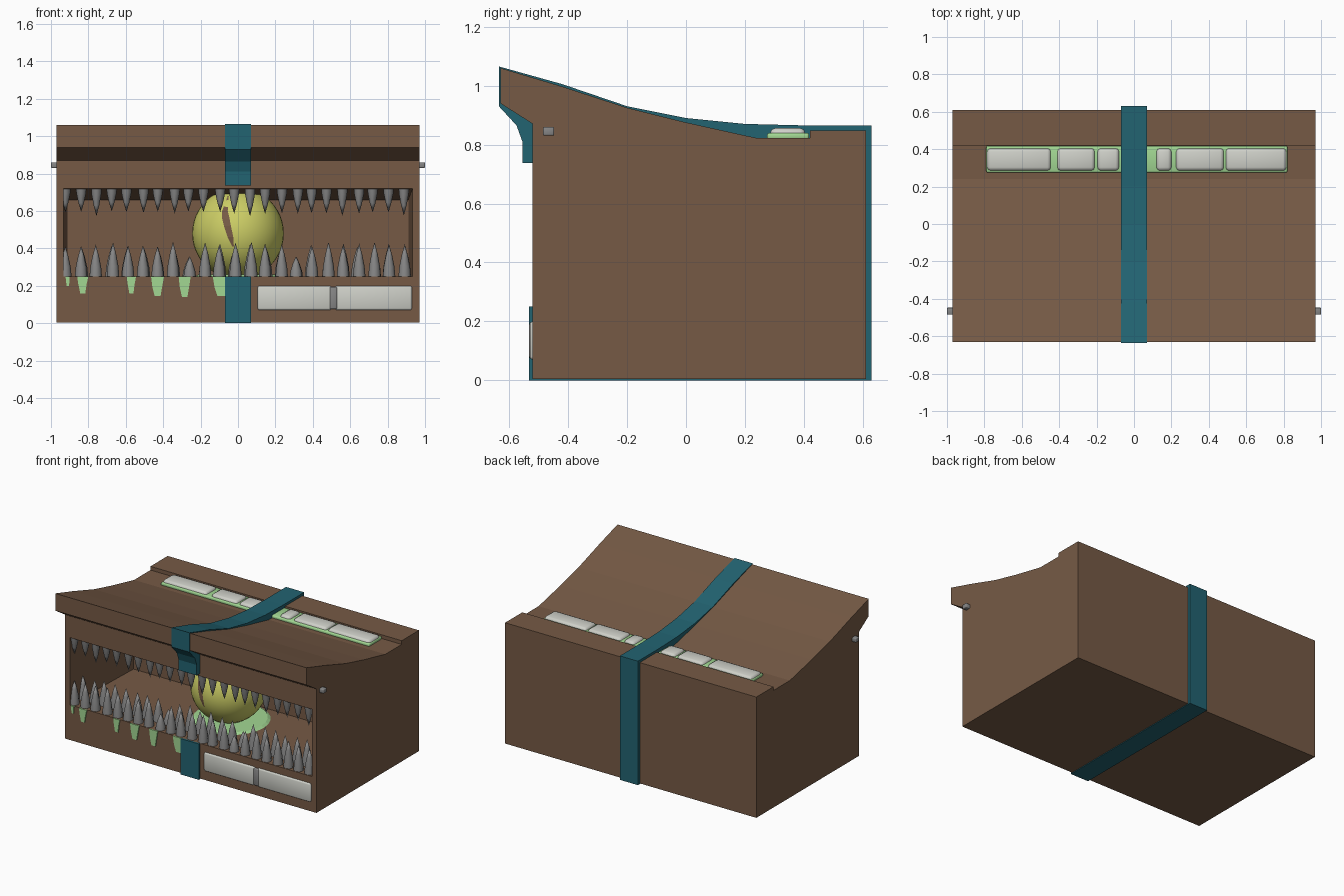
import bpy, bmesh, math, random
from mathutils import Vector

random.seed(4)
if "Cube" in bpy.data.objects:
    bpy.data.objects.remove(bpy.data.objects["Cube"], do_unlink=True)


def material(name, rgb):
    m = bpy.data.materials.new(name)
    m.use_nodes = True
    m.diffuse_color = (*rgb, 1)
    m.node_tree.nodes["Principled BSDF"].inputs["Base Color"].default_value = (*rgb, 1)
    return m


WOOD = material("brown wood", (0.18, 0.102, 0.06))
TEAL = material("teal strap", (0.016, 0.125, 0.165))
METAL = material("grey tooth", (0.24, 0.24, 0.24))
PALE = material("pale stone", (0.62, 0.63, 0.58))
SLIME = material("green slime", (0.36, 0.68, 0.29))
YELLOW = material("yellow eye", (0.6, 0.61, 0.13))


def finish(bm, name, mat, smooth=None):
    bmesh.ops.recalc_face_normals(bm, faces=bm.faces[:])
    mesh = bpy.data.meshes.new(name)
    bm.to_mesh(mesh)
    bm.free()
    mesh.materials.append(mat)
    ob = bpy.data.objects.new(name, mesh)
    bpy.context.collection.objects.link(ob)
    bpy.ops.object.select_all(action='DESELECT')
    bpy.context.view_layer.objects.active = ob
    ob.select_set(True)
    if smooth:
        bpy.ops.object.shade_smooth_by_angle(angle=math.radians(smooth))
    return ob


def prism(name, points, axis, lo, hi, mat):
    """Extrude a flat outline along x (points are y, z) or along y (points are x, z)."""
    bm = bmesh.new()
    place = (lambda a, b: (lo, a, b)) if axis == 'x' else (lambda a, b: (a, lo, b))
    face = bm.faces.new([bm.verts.new(place(*p)) for p in points])
    moved = bmesh.ops.extrude_face_region(bm, geom=[face])["geom"]
    step = (hi - lo, 0, 0) if axis == 'x' else (0, hi - lo, 0)
    bmesh.ops.translate(bm, vec=step, verts=[v for v in moved if isinstance(v, bmesh.types.BMVert)])
    return finish(bm, name, mat)


def block(name, lo, hi, mat, bevel=0.0):
    bm = bmesh.new()
    bmesh.ops.create_cube(bm, size=1)
    for v in bm.verts:
        v.co = [(l + h) / 2 + c * (h - l) for l, h, c in zip(lo, hi, v.co)]
    if bevel:
        bmesh.ops.bevel(bm, geom=bm.edges[:], offset=bevel, segments=2, affect='EDGES', profile=0.5)
    return finish(bm, name, mat, 50 if bevel else None)


# Chest body: side outline with a swept lid, a groove and a back ledge
body = prism("chest_body", [
    (-0.52, 0.005), (-0.52, 0.87), (-0.63, 0.94), (-0.63, 1.06), (-0.43, 1.0), (-0.2, 0.925),
    (0.0, 0.875), (0.24, 0.822), (0.42, 0.822), (0.42, 0.848), (0.61, 0.848), (0.61, 0.005)],
    'x', -0.97, 0.97, WOOD)

# Mouth cavity, narrowing towards the back
cutter = block("mouth_cutter", (-0.94, -0.7, 0.25), (0.94, 0.15, 0.735), WOOD)
for v in cutter.data.vertices:
    if v.co.y > 0:
        v.co.x *= 0.97
        v.co.z = min(v.co.z, 0.66)
cutter.hide_render = True
cut = body.modifiers.new("mouth", 'BOOLEAN')
cut.operation = 'DIFFERENCE'
cut.solver = 'EXACT'
cut.object = cutter
bpy.context.view_layer.objects.active = body
bpy.ops.object.modifier_apply(modifier=cut.name)
bpy.data.objects.remove(cutter, do_unlink=True)

# Strap wrapped around the chest, open at the mouth
prism("strap", [
    (-0.555, 0.737), (-0.555, 0.81), (-0.575, 0.865), (-0.635, 0.93), (-0.635, 1.065),
    (-0.42, 1.005), (-0.2, 0.93), (0.0, 0.89), (0.2, 0.87), (0.4, 0.865), (0.63, 0.865),
    (0.63, 0), (-0.532, 0), (-0.532, 0.25), (-0.5, 0.25), (-0.5, 0.03), (0.58, 0.03),
    (0.58, 0.8), (0.24, 0.8), (-0.5, 0.85), (-0.5, 0.737)],
    'x', -0.07, 0.07, TEAL)


# Teeth: eight-sided bulging spikes in rows
def tooth_row(name, y, base, direction, height, width):
    bm = bmesh.new()
    for i in range(23):
        x = -0.92 + i * 1.81 / 22 + random.uniform(-0.006, 0.006)
        h = height * (0.6 if i in (8, 15) and direction > 0 else random.uniform(0.88, 1.05))
        rings = []
        for radius, t in ((1, -0.05), (0.85, 0.3), (0.5, 0.65)):
            rings.append([bm.verts.new((x + width * radius * math.cos(a * math.pi / 4),
                                        y + width * radius * math.sin(a * math.pi / 4),
                                        base + direction * h * t)) for a in range(8)])
        tip = bm.verts.new((x, y, base + direction * h))
        for k in range(8):
            n = (k + 1) % 8
            for low, high in zip(rings, rings[1:]):
                bm.faces.new((low[k], low[n], high[n], high[k]))
            bm.faces.new((rings[-1][k], rings[-1][n], tip))
        bm.faces.new(rings[0])
    finish(bm, name, METAL, 50)


tooth_row("lower_teeth_front", -0.485, 0.25, 1, 0.18, 0.034)
tooth_row("lower_teeth_back", -0.39, 0.25, 1, 0.17, 0.034)
tooth_row("upper_teeth", -0.485, 0.735, -1, 0.155, 0.03)

# Eye with a slit following its surface
centre, radius = Vector((0, -0.1, 0.48)), 0.245
bm = bmesh.new()
bmesh.ops.create_uvsphere(bm, u_segments=40, v_segments=24, radius=radius)
bmesh.ops.translate(bm, vec=centre, verts=bm.verts[:])
finish(bm, "eye", YELLOW, 60)

bm = bmesh.new()
rows = []
for z, left, right in ((0.68, -0.055, -0.05), (0.6, -0.085, -0.055), (0.56, -0.085, -0.045),
                       (0.52, -0.075, -0.038), (0.46, -0.055, -0.025), (0.41, -0.03, -0.022)):
    row = []
    for x in (left, (left + right) / 2, right):
        depth = math.sqrt((radius + 0.004) ** 2 - x * x - (z - centre.z) ** 2)
        row.append(bm.verts.new((x, centre.y - depth, z)))
    rows.append(row)
for a, b in zip(rows, rows[1:]):
    for k in range(2):
        bm.faces.new((a[k], b[k], b[k + 1], a[k + 1]))
finish(bm, "eye_slit", WOOD)

# Slime pool beneath the eye
bm = bmesh.new()
bmesh.ops.create_cone(bm, cap_ends=True, segments=24, radius1=0.25, radius2=0.23, depth=0.012)
bmesh.ops.translate(bm, vec=(0.02, -0.1, 0.255), verts=bm.verts[:])
finish(bm, "slime_pool", SLIME)

# Slime drips below the mouth
for x, w, low in ((-0.91, 0.03, 0.2), (-0.83, 0.06, 0.16), (-0.57, 0.05, 0.16),
                  (-0.43, 0.07, 0.145), (-0.285, 0.065, 0.14), (-0.09, 0.09, 0.145)):
    h = w / 2
    prism("slime_drip", [(x - h, 0.25), (x - h * 0.8, low + 0.05), (x - h * 0.45, low),
                         (x + h * 0.45, low), (x + h * 0.7, low + 0.05), (x + h, 0.25)],
          'y', -0.527, -0.515, SLIME)

# Pale bars on the front, joined by a grey clip
block("front_bar_left", (0.105, -0.53, 0.07), (0.5, -0.5, 0.2), PALE, 0.01)
block("front_bar_right", (0.52, -0.53, 0.07), (0.93, -0.5, 0.2), PALE, 0.01)
block("front_bar_clip", (0.49, -0.532, 0.075), (0.53, -0.5, 0.195), METAL, 0.006)

# Pale tablets lying in slime along the lid groove
block("groove_slime", (-0.79, 0.275, 0.815), (0.82, 0.418, 0.84), SLIME, 0.008)
for a, b in ((-0.785, -0.445), (-0.41, -0.21), (-0.195, -0.08), (0.12, 0.2), (0.225, 0.48), (0.49, 0.815)):
    block("lid_tablet", (a, 0.285, 0.815), (b, 0.405, 0.856), PALE, 0.018)

# Hinge pegs on both sides
for side in (-1, 1):
    xs = sorted((side * 0.95, side))
    block("hinge_peg", (xs[0], -0.485, 0.83), (xs[1], -0.447, 0.86), METAL, 0.005)
